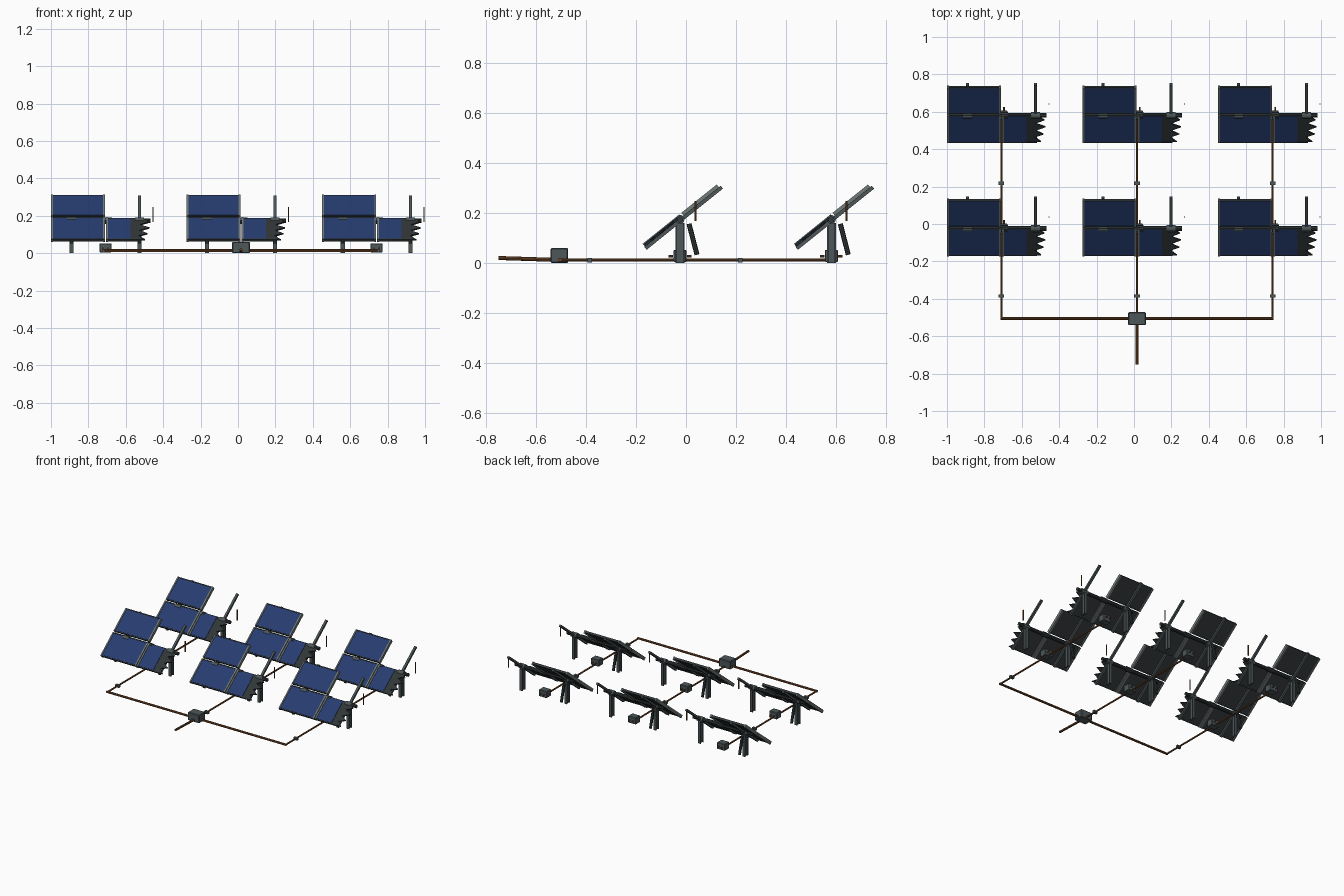
import bpy, bmesh, math
from mathutils import Matrix, Vector

if "Cube" in bpy.data.objects:
    bpy.data.objects.remove(bpy.data.objects["Cube"])


def material(name, rgb):
    m = bpy.data.materials.new(name)
    m.diffuse_color = (*rgb, 1)
    m.use_nodes = True
    m.node_tree.nodes["Principled BSDF"].inputs["Base Color"].default_value = m.diffuse_color
    return m


BLUE = material("cell_blue", (0.02, 0.045, 0.16))
BACK = material("backing_dark", (0.03, 0.036, 0.038))
FRAME = material("frame_grey", (0.17, 0.2, 0.19))
STEEL = material("steel_grey", (0.075, 0.095, 0.1))
DARK = material("dark_steel", (0.035, 0.045, 0.048))
COPPER = material("cable_brown", (0.17, 0.065, 0.022))


def finish(name, bm, mat, mx=Matrix()):
    bmesh.ops.recalc_face_normals(bm, faces=bm.faces)
    bm.transform(mx)
    me = bpy.data.meshes.new(name)
    bm.to_mesh(me)
    bm.free()
    me.materials.append(mat)
    ob = bpy.data.objects.new(name, me)
    bpy.context.collection.objects.link(ob)
    return ob


def box(name, x, y, z, mat, mx=Matrix(), bevel=0):
    """Box from (min, max) ranges."""
    bm = bmesh.new()
    bmesh.ops.create_cube(bm, size=1)
    for v in bm.verts:
        v.co = Vector([(r[0] + r[1]) / 2 + c * (r[1] - r[0]) for c, r in zip(v.co, (x, y, z))])
    if bevel:
        bmesh.ops.bevel(bm, geom=bm.edges[:], offset=bevel, segments=1, affect='EDGES')
    return finish(name, bm, mat, mx)


def rod(name, a, b, r, mat, mx=Matrix(), sides=8):
    """Cylinder between two points."""
    a, b = Vector(a), Vector(b)
    d = b - a
    bm = bmesh.new()
    bmesh.ops.create_cone(bm, cap_ends=True, segments=sides, radius1=r, radius2=r, depth=d.length)
    rot = Vector((0, 0, 1)).rotation_difference(d).to_matrix().to_4x4()
    return finish(name, bm, mat, mx @ Matrix.Translation((a + b) / 2) @ rot)


def prism(name, pts, z0, z1, mat, mx=Matrix()):
    """Extruded outline."""
    bm = bmesh.new()
    f = bm.faces.new([bm.verts.new((x, y, z0)) for x, y in pts])
    top = bmesh.ops.extrude_face_region(bm, geom=[f])['geom']
    for v in top:
        if isinstance(v, bmesh.types.BMVert):
            v.co.z = z1
    return finish(name, bm, mat, mx)


# H-section of the posts
H_POST = [(-.011, -.018), (.011, -.018), (.011, -.012), (.004, -.012), (.004, .012), (.011, .012),
          (.011, .018), (-.011, .018), (-.011, .012), (-.004, .012), (-.004, -.012), (-.011, -.012)]
# torn edge of the broken panel
TORN = [(.006, -.174), (.213, -.174), (.178, -.142), (.226, -.122), (.183, -.097), (.236, -.072),
        (.183, -.048), (.23, -.025), (.19, .008), (.006, .008)]
LOWER, UPPER = (-.174, .008), (.024, .199)
TUBE_Z = .174


def tracker(ox, oy):
    base = Matrix.Translation((ox, oy, 0))
    tilt = Matrix.Translation((ox, oy, TUBE_Z)) @ Matrix.Rotation(math.radians(38.7), 4, 'X')

    # posts, bearings and tilted rails
    for x in (-.181, .182):
        prism("post", [(x + p, q) for p, q in H_POST], 0, .16, STEEL, base)
        rod("bearing", (x - .024, 0, TUBE_Z), (x + .024, 0, TUBE_Z), .018, STEEL, base, 12)
        box("support_rail", (x - .008, x + .008), (-.18, .211), (-.011, .004), STEEL, tilt)
    rod("torque_tube", (-.241, 0, TUBE_Z), (.241, 0, TUBE_Z), .0125, DARK, base, 10)
    rod("tube_collar", (-.012, 0, TUBE_Z), (.034, 0, TUBE_Z), .018, DARK, base, 10)

    # whole panels on the left
    for s in (LOWER, UPPER):
        box("panel_backing", (-.289, -.007), s, (.003, .012), BACK, tilt)
        box("panel_cells", (-.283, -.011), (s[0] + .004, s[1] - .004), (.011, .0145), BLUE, tilt)
        for x in (-.286, -.007):
            box("panel_side_frame", (x - .005, x + .005), (s[0] - .003, s[1] + .003),
                (-.005, .0175), FRAME, tilt)
        for y in s:
            box("panel_end_frame", (-.287, -.008), (y - .003, y + .003), (0, .015), DARK, tilt)

    # broken panel on the lower right
    prism("torn_backing", TORN, .003, .012, BACK, tilt)
    box("torn_panel_cells", (.012, .134), (-.17, .004), (.011, .0145), BLUE, tilt)
    box("torn_side_frame", (.003, .013), (-.177, .011), (-.005, .0175), FRAME, tilt)
    box("torn_end_frame", (.008, .19), (-.177, -.171), (0, .014), DARK, tilt)

    # loose tilt strut behind the left post
    rod("tilt_strut", (-.181, .036, .157), (-.181, .068, .033), .01, DARK, base)

    # junction box with cable glands
    box("junction_box", (-.032, .032), (-.026, .026), (.004, .053), STEEL, base, .003)
    for y in (-.036, .036):
        for x in (-.014, .014):
            rod("cable_gland", (x, y - .009, .027), (x, y + .009, .027), .0045, COPPER, base)

    # dangling wire
    rod("loose_wire", (.254, .061, .168), (.254, .061, .248), .004, COPPER, base, 6)


COLUMNS, ROWS = (-.709, .016, .741), (-.024, .581)
for cx in COLUMNS:
    for ry in ROWS:
        tracker(cx, ry)
    # cable run with clips
    rod("column_cable", (cx, -.505, .012), (cx, .581, .012), .006, COPPER)
    for y in (-.385, .217):
        box("cable_clip", (cx - .015, cx + .015), (y - .009, y + .009), (.003, .021), STEEL)

# main cable, hub box and outgoing lead
rod("main_cable", (-.715, -.505, .013), (.747, -.505, .013), .008, COPPER)
box("hub_box", (-.031, .063), (-.541, -.471), (0, .06), STEEL, bevel=.004)
rod("outgoing_cable", (.016, -.505, .012), (.016, -.75, .02), .008, COPPER)
